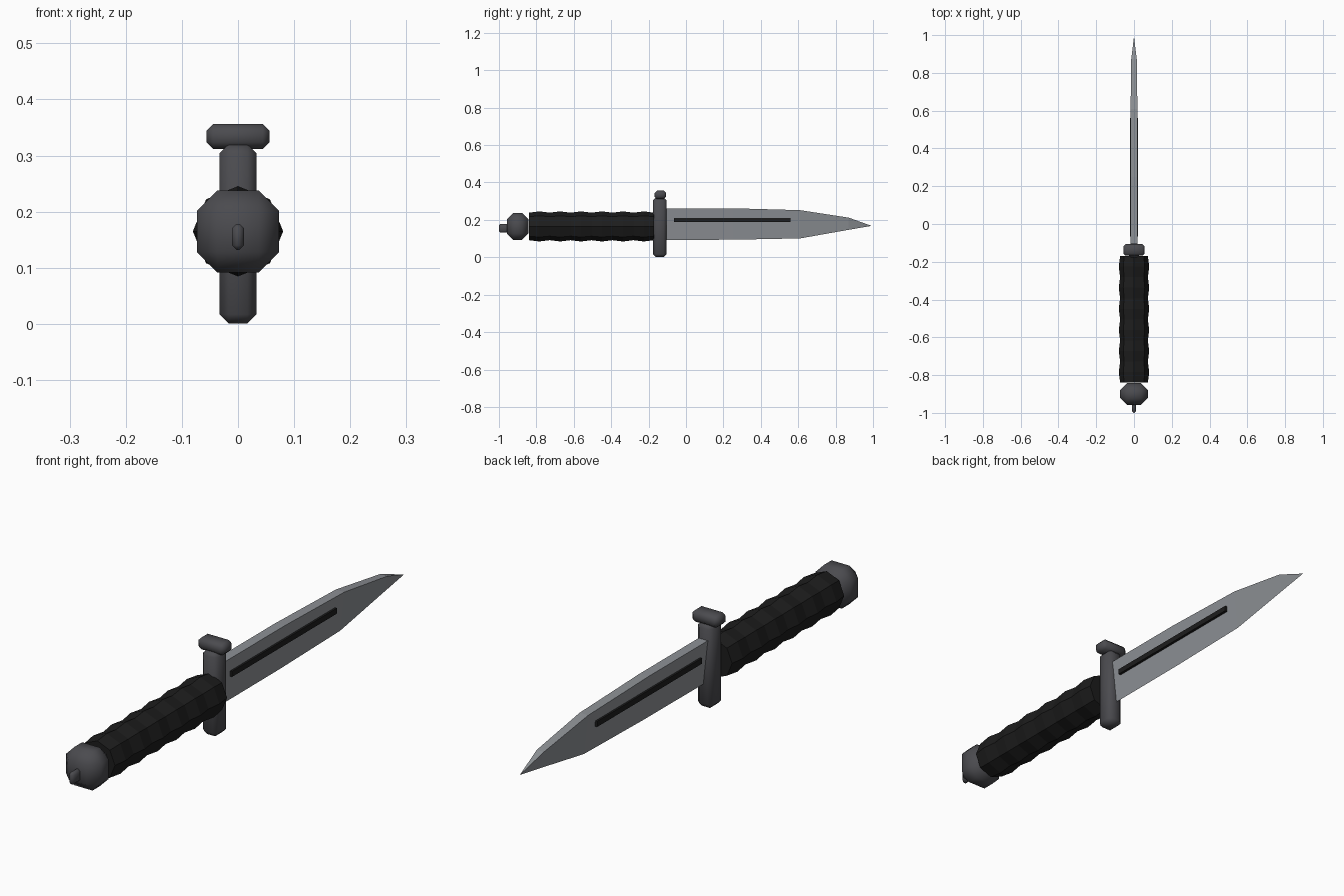
import bpy, bmesh, math
from mathutils import Vector

if "Cube" in bpy.data.objects:
    bpy.data.objects.remove(bpy.data.objects["Cube"])

ZC = 0.165  # height of the knife's long axis


def mat(name, rgb):
    m = bpy.data.materials.new(name)
    m.diffuse_color = (*rgb, 1)
    m.use_nodes = True
    m.node_tree.nodes["Principled BSDF"].inputs["Base Color"].default_value = m.diffuse_color
    return m


STEEL = mat("blade steel", (0.27, 0.285, 0.305))
DARK = mat("dark gunmetal", (0.07, 0.07, 0.078))
BLACK = mat("black grip", (0.012, 0.012, 0.012))


def finish(name, bm, material, smooth=None):
    bmesh.ops.recalc_face_normals(bm, faces=bm.faces)
    me = bpy.data.meshes.new(name)
    bm.to_mesh(me)
    bm.free()
    me.materials.append(material)
    ob = bpy.data.objects.new(name, me)
    bpy.context.collection.objects.link(ob)
    if smooth:
        bpy.ops.object.select_all(action='DESELECT')
        ob.select_set(True)
        bpy.context.view_layer.objects.active = ob
        bpy.ops.object.shade_smooth_by_angle(angle=math.radians(smooth))
    return ob


def box(name, lo, hi, material, bevel=0.0, segments=1, smooth=None):
    lo, hi = Vector(lo), Vector(hi)
    bm = bmesh.new()
    bmesh.ops.create_cube(bm, size=1)
    for v in bm.verts:
        v.co = (lo + hi) / 2 + v.co * (hi - lo)
    if bevel:
        bmesh.ops.bevel(bm, geom=bm.edges[:], offset=bevel, segments=segments,
                        profile=0.5, affect='EDGES')
    return finish(name, bm, material, smooth)


# Blade: thick spine on top narrowing to a sharp lower edge and a point
stations = [(-0.11, 0.262, 0.093, 0.019), (0.25, 0.262, 0.094, 0.019),
            (0.61, 0.252, 0.101, 0.018), (0.87, 0.212, 0.147, 0.015)]
bm = bmesh.new()
rings = [[bm.verts.new(p) for p in ((-w, y, top), (w, y, top), (0, y, low))]
         for y, top, low, w in stations]
tip = bm.verts.new((0, 0.992, 0.168))
for a, b in zip(rings, rings[1:]):
    for i in range(3):
        j = (i + 1) % 3
        bm.faces.new((a[i], a[j], b[j], b[i]))
bm.faces.new(rings[0])
for i in range(3):
    bm.faces.new((rings[-1][i], rings[-1][(i + 1) % 3], tip))
finish("blade", bm, STEEL)

# Dark fuller strip showing on both sides of the blade
box("fuller", (-0.021, -0.065, 0.19), (0.021, 0.56, 0.211), BLACK)

# Grip: octagonal tube with alternating swells
bm = bmesh.new()
y0, y1, n = -0.84, -0.17, 13
rings = []
for k in range(n):
    y = y0 + (y1 - y0) * k / (n - 1)
    r = 0.0805 if k % 2 and 0 < k < n - 1 else 0.0735
    rings.append([bm.verts.new((r * math.cos(a * math.pi / 4), y,
                                ZC + r * math.sin(a * math.pi / 4))) for a in range(8)])
for a, b in zip(rings, rings[1:]):
    for i in range(8):
        bm.faces.new((a[i], a[(i + 1) % 8], b[(i + 1) % 8], b[i]))
bm.faces.new(rings[0])
bm.faces.new(rings[-1])
finish("grip", bm, BLACK)

# Guard with a wider cap, pommel and end catch
box("guard", (-0.033, -0.177, 0.001), (0.033, -0.103, 0.32), DARK, 0.016, 1, 50)
box("guard_cap", (-0.056, -0.168, 0.312), (0.056, -0.106, 0.356), DARK, 0.012, 1, 50)
box("pommel", (-0.073, -0.958, 0.092), (0.073, -0.842, 0.238), DARK, 0.036, 1, 60)
box("pommel_catch", (-0.011, -1.0, 0.132), (0.011, -0.94, 0.178), DARK, 0.008, 1, 50)
